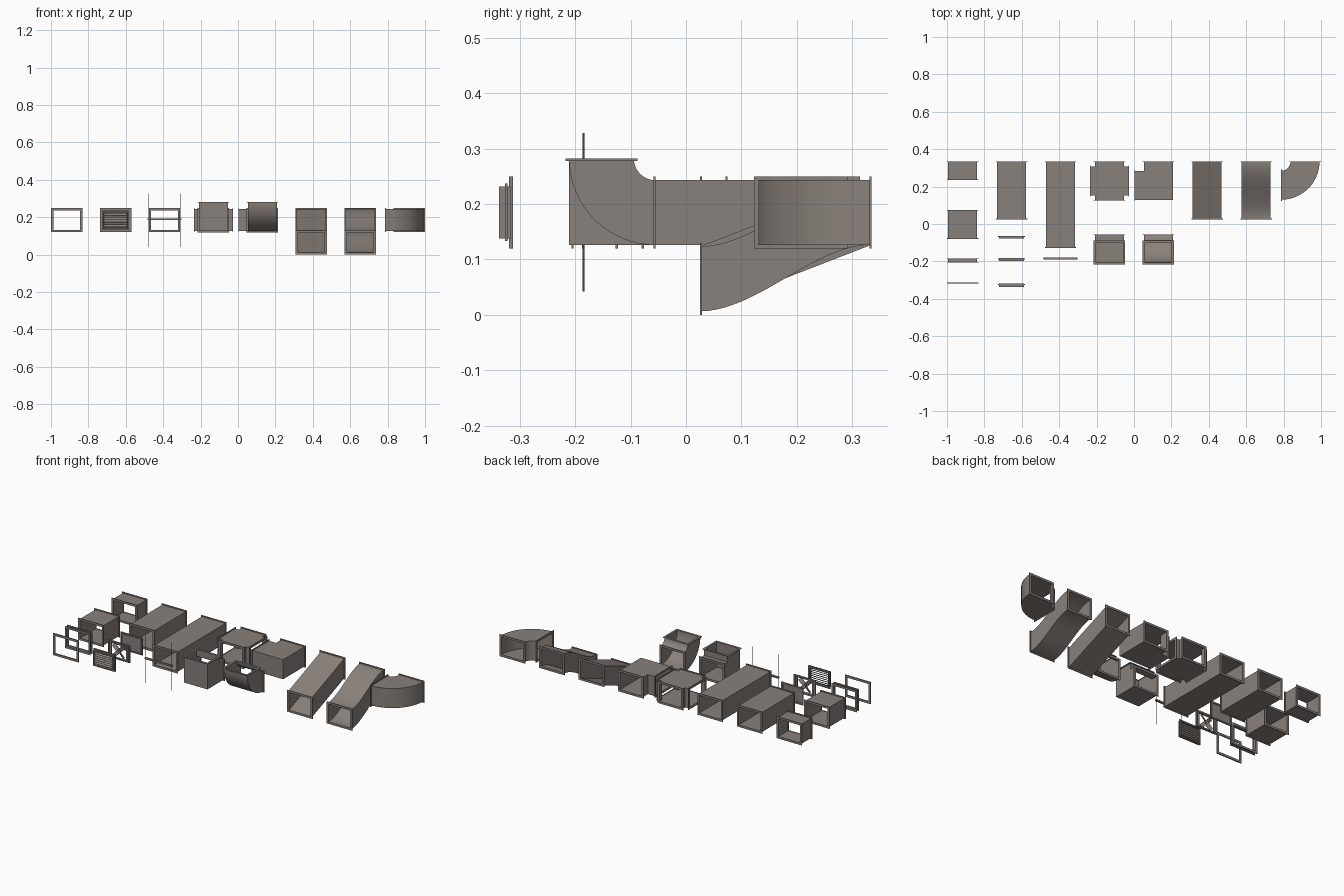
import bpy, bmesh, math
from mathutils import Vector, Matrix

cube = bpy.data.objects.get("Cube")
if cube:
    bpy.data.objects.remove(cube, do_unlink=True)

metal = bpy.data.materials.new("warm grey metal")
metal.use_nodes = True
colour = (0.25, 0.22, 0.20, 1)
metal.diffuse_color = colour
metal.node_tree.nodes["Principled BSDF"].inputs["Base Color"].default_value = colour

X, Y, Z = Vector((1, 0, 0)), Vector((0, 1, 0)), Vector((0, 0, 1))
HU, HV = 0.0775, 0.0585        # duct half width and half height
WALL, LIP, DEPTH = 0.004, 0.0065, 0.004
MID = 0.185                    # height of duct centre lines
BACK = 0.335                   # shared back line of the set
COLS = [-0.916 + 0.2615 * i for i in range(8)]


def finish(name, bm):
    bmesh.ops.recalc_face_normals(bm, faces=bm.faces)
    mesh = bpy.data.meshes.new(name)
    bm.to_mesh(mesh)
    bm.free()
    mesh.materials.append(metal)
    ob = bpy.data.objects.new(name, mesh)
    bpy.context.collection.objects.link(ob)
    bpy.ops.object.select_all(action='DESELECT')
    ob.select_set(True)
    bpy.context.view_layer.objects.active = ob
    bpy.ops.object.shade_smooth_by_angle(angle=math.radians(35))
    return ob


def section(c, u, v):
    return [c + a * u + b * v for a, b in ((1, 1), (-1, 1), (-1, -1), (1, -1))]


def loft(bm, loops):
    """Join rectangular loops into a closed hollow body."""
    rows = [[bm.verts.new(p) for p in loop] for loop in loops]
    for i, row in enumerate(rows):
        nxt = rows[(i + 1) % len(rows)]
        for k in range(4):
            j = (k + 1) % 4
            bm.faces.new((row[k], row[j], nxt[j], nxt[k]))


def grow(s, d):
    c, u, v = s
    return c, u + u.normalized() * d, v + v.normalized() * d


def frame(bm, s, w, outer, inner, depth):
    c, u, v = s
    back = (c + w * depth, u, v)
    loft(bm, [section(*grow(a, d)) for a, d in
              ((s, outer), (s, -inner), (back, -inner), (back, outer))])


def box(bm, centre, size, turn=None):
    m = Matrix.Translation(centre) @ (turn or Matrix()) @ Matrix.Diagonal((*size, 1))
    bmesh.ops.create_cube(bm, size=1, matrix=m)


def tube(bm, stations, first, last, flanges=(True, True)):
    """Thin-walled duct through the stations, flanged at its ends."""
    outer = [section(*s) for s in stations]
    inner = [section(*grow(s, -WALL)) for s in reversed(stations)]
    loft(bm, outer + inner)
    if flanges[0]:
        frame(bm, stations[0], first, LIP, 0.006, DEPTH)
    if flanges[1]:
        frame(bm, stations[-1], -last, LIP, 0.006, DEPTH)


def straight(name, x, y0, y1, drop=0, steps=1, curved=False):
    bm = bmesh.new()
    stations = []
    for i in range(steps + 1):
        t = i / steps
        e = t * t * (3 - 2 * t) if curved else t
        stations.append((Vector((x, y0 + (y1 - y0) * t, MID - drop * (1 - e))), X * HU, Z * HV))
    tube(bm, stations, Y, Y)
    finish(name, bm)


def elbow(name, c, a, b, radius, mitred):
    """Quarter turn about c from heading a to heading b."""
    upright = abs(a.z) > 0.5
    stations = []
    steps = 2 if mitred else 16
    for i in range(steps + 1):
        t = math.pi / 2 * i / steps
        stretch = math.sqrt(2) if mitred and i == 1 else 1
        w = a * math.cos(t) + b * math.sin(t)
        p = c + (a * math.sin(t) - b * math.cos(t)) * radius * stretch
        if upright:
            u, v = -X * HU, w.cross(-X) * HV * stretch
        else:
            u, v = Z.cross(w) * HU * stretch, Z * HV
        stations.append((p, u, v))
    bm = bmesh.new()
    tube(bm, stations, a, b)
    finish(name, bm)


# Straight ducts and collars
straight("short_duct", COLS[0], 0.235, BACK)
straight("medium_duct", COLS[0], -0.08, 0.075)
straight("coupling_collar", COLS[0], -0.207, -0.184)
straight("long_duct", COLS[1], 0.025, BACK)
straight("extra_long_duct", COLS[2], -0.127, BACK)

bm = bmesh.new()
frame(bm, (Vector((COLS[0], -0.319, MID)), X * HU, Z * HV), Y, LIP, 0.006, 0.007)
finish("flange_ring", bm)

# Ducts that change height
straight("sloped_duct", COLS[5], 0.025, BACK, drop=0.12)
straight("s_bend_duct", COLS[6], 0.025, BACK, drop=0.12, steps=20, curved=True)

# Four-way junction
bm = bmesh.new()
hub = Vector((COLS[3], 0.23, MID))
for side in (1, -1):
    box(bm, hub + Z * side * (HV - WALL / 2), (2 * HU, 2 * HU, WALL))
for w in (X, -X, Y, -Y):
    u = Z.cross(w) * HU
    ends = [(hub + w * d, u, Z * HV) for d in (HU, 0.105)]
    tube(bm, ends, w, w, (False, True))
finish("four_way_junction", bm)

# Elbows, mitred and round, lying flat and standing up
for name, col, mitred in (("flat_mitred_elbow", 4, True), ("flat_round_elbow", 7, False)):
    elbow(name, Vector((COLS[col] - 0.128, BACK, MID)), X, Y, 0.128, mitred)
for name, col, mitred in (("upright_mitred_elbow", 3, True), ("upright_round_elbow", 4, False)):
    elbow(name, Vector((COLS[col], -0.055, 0.282)), -Z, Y, 0.0975, mitred)


# Insert panels sharing one stepped rim
def panel_rim(bm, y, depth):
    c = Vector((COLS[1], y, MID))
    frame(bm, (c, X * 0.067, Z * 0.047), Y, 0, 0.006, depth)
    frame(bm, (c + Y * depth * 0.5, X * 0.067, Z * 0.047), Y, 0.005, 0.003, 0.005)
    return c + Y * depth / 2


bm = bmesh.new()
c = panel_rim(bm, -0.337, 0.02)
tilt = Matrix.Rotation(math.radians(40), 4, 'X')
for i in range(8):
    box(bm, c + Z * (i - 3.5) * 0.0115, (0.126, 0.017, 0.0015), tilt)
finish("louvre_grille", bm)

bm = bmesh.new()
c = panel_rim(bm, -0.197, 0.015)
bmesh.ops.create_cone(bm, cap_ends=True, segments=16, radius1=0.011, radius2=0.011, depth=0.012,
                      matrix=Matrix.Translation(c) @ Matrix.Rotation(math.pi / 2, 4, 'X'))
for i in range(4):
    spin = Matrix.Rotation(math.pi / 4 + i * math.pi / 2, 4, 'Y')
    pitch = Matrix.Rotation(math.radians(25), 4, 'X')
    box(bm, c + spin @ X * 0.028, (0.042, 0.0015, 0.024), spin @ pitch)
for side in (-1, 1):
    box(bm, c + X * side * 0.055, (0.014, 0.002, 0.088))
finish("fan_panel", bm)

bm = bmesh.new()
c = panel_rim(bm, -0.077, 0.014)
box(bm, c, (0.126, 0.006, 0.086))
finish("end_cap", bm)

# Hanger with two threaded rods and a cross bar
bm = bmesh.new()
c = Vector((COLS[2], -0.185, MID))
for side in (-1, 1):
    bmesh.ops.create_cone(bm, cap_ends=True, segments=8, radius1=0.0015, radius2=0.0015,
                          depth=0.286, matrix=Matrix.Translation(c + X * side * 0.086))
box(bm, c + Z * 0.004, (0.18, 0.011, 0.009))
finish("rod_hanger", bm)
